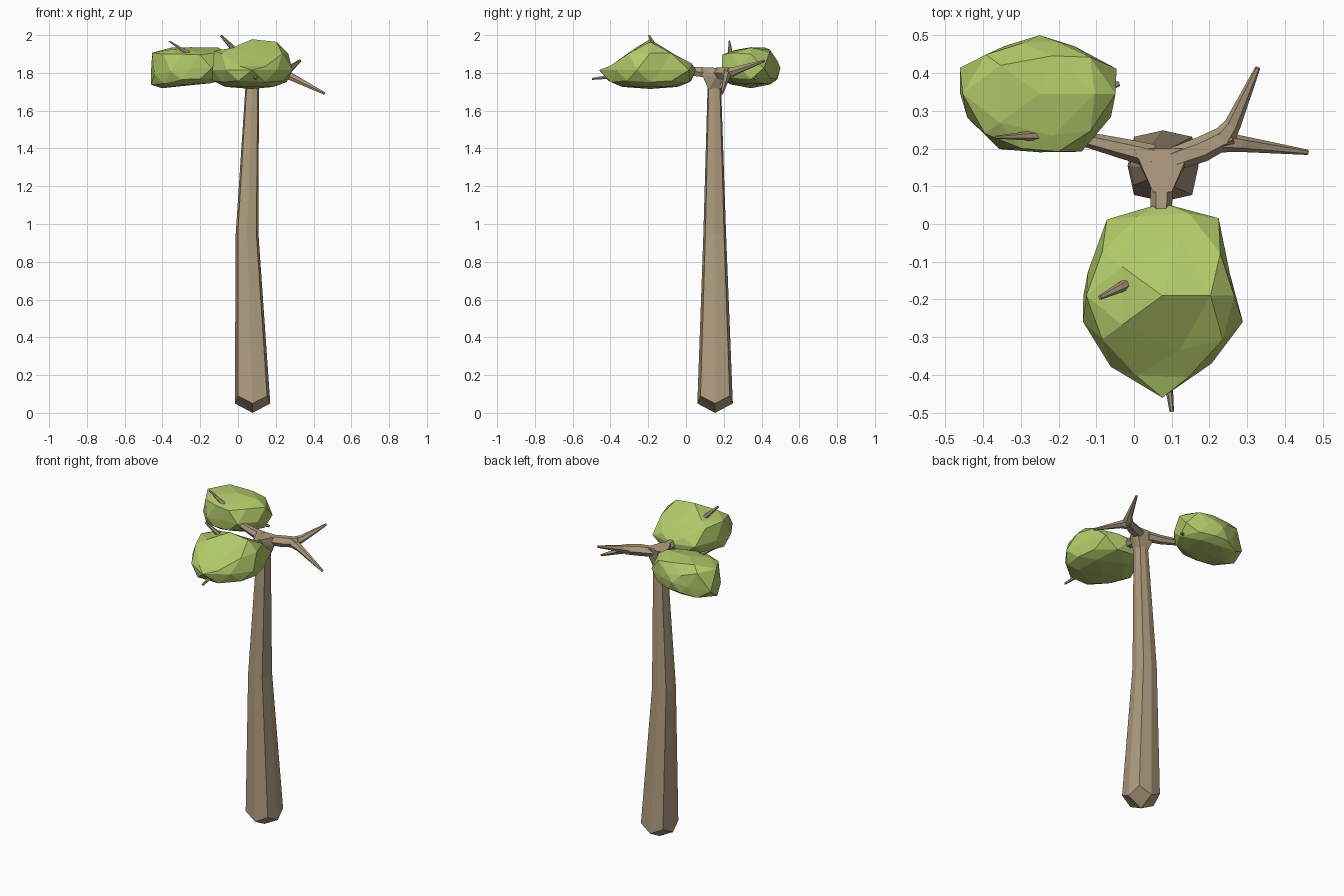
import bpy
import bmesh
import math
from mathutils import Vector

cube = bpy.data.objects.get("Cube")
if cube:
    bpy.data.objects.remove(cube, do_unlink=True)


def material(name, colour):
    mat = bpy.data.materials.new(name)
    mat.use_nodes = True
    mat.diffuse_color = (*colour, 1)
    mat.node_tree.nodes["Principled BSDF"].inputs["Base Color"].default_value = (*colour, 1)
    return mat


bark = material("bark tan", (0.43, 0.335, 0.215))
leaf = material("leaf green", (0.44, 0.58, 0.14))


def finish(bm, name, mat):
    bmesh.ops.recalc_face_normals(bm, faces=bm.faces)
    mesh = bpy.data.meshes.new(name)
    bm.to_mesh(mesh)
    bm.free()
    mesh.materials.append(mat)
    obj = bpy.data.objects.new(name, mesh)
    bpy.context.collection.objects.link(obj)
    return obj


def limb(name, path, radii, sides=6, corner=1.0):
    """Tapered faceted tube along a path; corner pushes out every second edge."""
    bm = bmesh.new()
    pts = [Vector(p) for p in path]
    rings = []
    for i, p in enumerate(pts):
        d = (pts[min(i + 1, len(pts) - 1)] - pts[max(i - 1, 0)]).normalized()
        ref = Vector((0, 1, 0)) if abs(d.z) > 0.9 else Vector((0, 0, 1))
        u = d.cross(ref).normalized()
        v = d.cross(u)
        ring = []
        for k in range(sides):
            a = math.tau * k / sides
            r = radii[i] * (corner if k % 2 else 1)
            ring.append(bm.verts.new(p + r * (u * math.cos(a) + v * math.sin(a))))
        rings.append(ring)
    for lo, hi in zip(rings, rings[1:]):
        for k in range(sides):
            n = (k + 1) % sides
            bm.faces.new((lo[k], lo[n], hi[n], hi[k]))
    bm.faces.new(rings[0])
    bm.faces.new(rings[-1])
    return finish(bm, name, bark)


def interpolate(points, t):
    for (t0, v0), (t1, v1) in zip(points, points[1:]):
        if t <= t1:
            return v0 + (v1 - v0) * (t - t0) / (t1 - t0)
    return points[-1][1]


def canopy(name, centre, outline, roof, top, bottom, round_out, top_power, droop=0):
    """Leaf clump: a faceted sphere pushed out to a plan outline, under a (y, z) roof line."""
    cx, cy, cz = centre
    polar = sorted((math.atan2(y - cy, x - cx), math.hypot(x - cx, y - cy)) for x, y in outline)
    polar = [(polar[-1][0] - math.tau, polar[-1][1])] + polar + [(polar[0][0] + math.tau, polar[0][1])]
    bm = bmesh.new()
    bmesh.ops.create_icosphere(bm, subdivisions=2, radius=1)
    for v in bm.verts:
        a = math.atan2(v.co.y, v.co.x)
        h = min(1, math.hypot(v.co.x, v.co.y)) ** round_out * interpolate(polar, a)
        x, y, z = cx + h * math.cos(a), cy + h * math.sin(a), v.co.z
        if z > 0.05:
            z = min(cz + (top - cz) * z ** top_power, interpolate(roof, y))
        else:
            z = cz - (cz - bottom) * max(0, -z) ** 0.7 + droop * min(0, x - cx)
        v.co = (x, y, z)
    return finish(bm, name, leaf)


# Trunk with a blunt pointed foot
trunk = limb("trunk", [(0.077, 0.154, 0.075), (0.048, 0.152, 0.95), (0.075, 0.15, 1.72)],
             [0.094, 0.06, 0.036], sides=8, corner=1.16)
bm = bmesh.new()
bm.from_mesh(trunk.data)
foot = [f for f in bm.faces if all(v.co.z < 0.2 for v in f.verts)]
tip = bmesh.ops.poke(bm, faces=foot)["verts"][0]
for v in bm.verts:
    if v.co.z < 0.2 and v is not tip:
        axis_aligned = min(abs(v.co.x - 0.077), abs(v.co.y - 0.154)) < 0.01
        v.co.z = 0.05 if axis_aligned else 0.09
tip.co.z = 0
bm.to_mesh(trunk.data)
bm.free()

# Crotch where the branches meet the trunk
bm = bmesh.new()
for x, y, z in [(0, 0.2, 1.825), (0.15, 0.2, 1.825), (0.05, 0.085, 1.83), (0.1, 0.085, 1.83),
                (0.01, 0.165, 1.78), (0.14, 0.16, 1.78), (0.05, 0.085, 1.79), (0.1, 0.085, 1.79),
                (0.045, 0.12, 1.71), (0.105, 0.12, 1.71), (0.045, 0.18, 1.71), (0.105, 0.18, 1.71)]:
    bm.verts.new((x, y, z))
bmesh.ops.convex_hull(bm, input=bm.verts)
finish(bm, "branch_crotch", bark)

# Main branches and the left-hand fork
limb("front_branch", [(0.075, 0.13, 1.80), (0.072, 0.04, 1.808), (0.075, -0.12, 1.82)], [0.031, 0.028, 0.02])
limb("right_branch", [(0.05, 0.18, 1.80), (-0.03, 0.2, 1.80), (-0.13, 0.225, 1.81), (-0.22, 0.28, 1.83)],
     [0.031, 0.027, 0.02, 0.015])
limb("left_branch", [(0.1, 0.17, 1.80), (0.18, 0.198, 1.80), (0.255, 0.237, 1.80)], [0.031, 0.034, 0.03])
limb("fork_back", [(0.235, 0.225, 1.80), (0.262, 0.265, 1.813), (0.328, 0.414, 1.864)], [0.032, 0.022, 0.007])
limb("fork_front", [(0.22, 0.22, 1.80), (0.28, 0.213, 1.78), (0.46, 0.19, 1.69)], [0.031, 0.022, 0.007])

# Twigs poking through the leaves
limb("front_top_twig", [(0.0, -0.15, 1.90), (-0.04, -0.17, 1.945), (-0.09, -0.195, 1.997)], [0.016, 0.013, 0.006])
limb("front_tip_twig", [(0.085, -0.36, 1.785), (0.1, -0.497, 1.768)], [0.015, 0.006])
limb("right_top_twig", [(-0.24, 0.235, 1.89), (-0.29, 0.233, 1.92), (-0.365, 0.23, 1.968)], [0.015, 0.011, 0.004])
limb("right_side_twig", [(-0.12, 0.34, 1.79), (-0.04, 0.372, 1.77)], [0.015, 0.007])

# Leaf clumps
canopy("front_leaves", (0.075, -0.19, 1.815),
       [(0.08, 0.055), (0.225, 0.015), (0.245, -0.12), (0.29, -0.255), (0.205, -0.37), (0.075, -0.46),
        (-0.1, -0.31), (-0.155, -0.2), (-0.1, -0.1), (-0.07, 0.015)],
       [(-0.46, 1.80), (-0.34, 1.875), (-0.2, 1.985), (-0.09, 1.91), (0.05, 1.84)],
       1.985, 1.715, 0.75, 0.8)
canopy("right_leaves", (-0.25, 0.345, 1.825),
       [(-0.25, 0.5), (-0.15, 0.465), (-0.045, 0.41), (-0.035, 0.345), (-0.1, 0.24), (-0.13, 0.195),
        (-0.25, 0.19), (-0.36, 0.2), (-0.45, 0.3), (-0.475, 0.345), (-0.465, 0.41), (-0.345, 0.47)],
       [(0.19, 1.895), (0.25, 1.92), (0.4, 1.945), (0.44, 1.93), (0.5, 1.84)],
       1.945, 1.735, 0.6, 0.6, droop=0.17)
